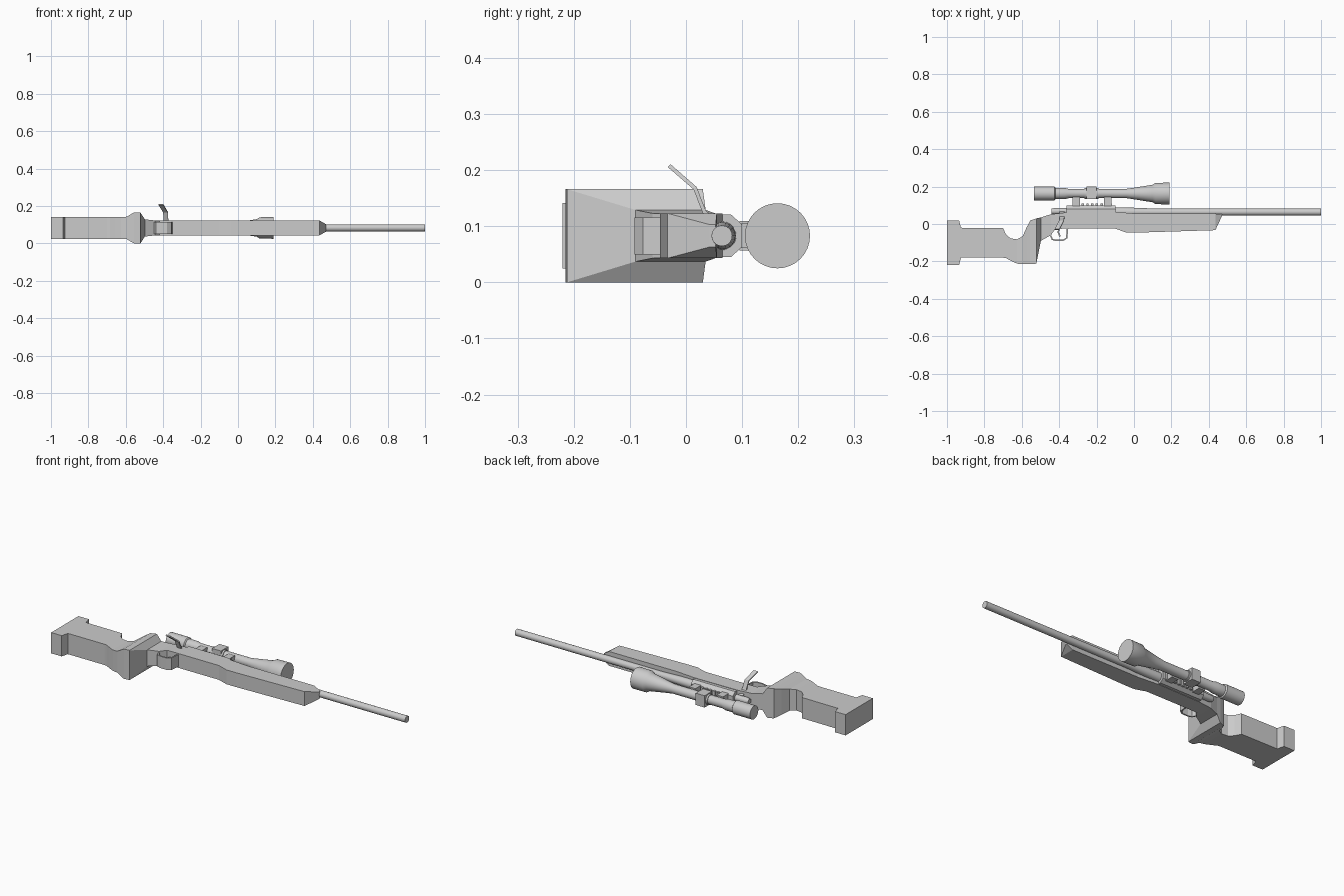
import bpy, bmesh, math
from mathutils import Vector

cube = bpy.data.objects.get("Cube")
if cube:
    bpy.data.objects.remove(cube, do_unlink=True)

MID = 0.083        # centre plane of the whole model
BORE = 0.064       # y height of barrel axis
SIGHT = 0.163      # y height of scope axis

grey = bpy.data.materials.new("plain grey")
grey.use_nodes = True
grey.diffuse_color = (0.6, 0.6, 0.6, 1)
shader = next(n for n in grey.node_tree.nodes if n.type == "BSDF_PRINCIPLED")
shader.inputs["Base Color"].default_value = grey.diffuse_color


def finish(name, bm, smooth=False):
    """Turn a bmesh into a named grey object."""
    bmesh.ops.recalc_face_normals(bm, faces=bm.faces)
    mesh = bpy.data.meshes.new(name)
    bm.to_mesh(mesh)
    bm.free()
    mesh.materials.append(grey)
    obj = bpy.data.objects.new(name, mesh)
    bpy.context.collection.objects.link(obj)
    if smooth:
        bpy.ops.object.select_all(action="DESELECT")
        obj.select_set(True)
        bpy.context.view_layer.objects.active = obj
        bpy.ops.object.shade_smooth_by_angle(angle=math.radians(35))
    return obj


def skin(name, rings, smooth=False):
    """Join equal rings of points into a capped solid."""
    bm = bmesh.new()
    loops = [[bm.verts.new(p) for p in ring] for ring in rings]
    for a, b in zip(loops, loops[1:]):
        for i in range(len(a)):
            j = (i + 1) % len(a)
            bm.faces.new((a[i], a[j], b[j], b[i]))
    bm.faces.new(loops[0])
    bm.faces.new(loops[-1])
    return finish(name, bm, smooth)


def slab_loft(name, sections):
    """Rectangular sections: x, top, bottom, half thickness."""
    return skin(name, [[(x, top, MID - h), (x, top, MID + h),
                        (x, low, MID + h), (x, low, MID - h)]
                       for x, top, low, h in sections])


def lathe(name, y, profile, sides=24):
    """Round part along x from (x, radius) pairs."""
    angles = [2 * math.pi * i / sides for i in range(sides)]
    return skin(name, [[(x, y + r * math.cos(a), MID + r * math.sin(a)) for a in angles]
                       for x, r in profile], True)


def ribbon(name, path, axis, width, thick):
    """Flat strip following a path, with its width along the given axis."""
    pts, axis = [Vector(p) for p in path], Vector(axis)
    rings = []
    for i, p in enumerate(pts):
        along = pts[min(i + 1, len(pts) - 1)] - pts[max(i - 1, 0)]
        side = along.cross(axis).normalized() * thick / 2
        wide = axis * width / 2
        rings.append([p + side + wide, p + side - wide, p - side - wide, p - side + wide])
    return skin(name, rings)


def box(name, x0, x1, y0, y1, half):
    return slab_loft(name, [(x0, y1, y0, half), (x1, y1, y0, half)])


# Stock: butt, thumb notch, flared grip, wrist and fore-end
slab_loft("stock", [
    (-1, .02, -.22, .058), (-.935, .02, -.22, .058),
    (-.925, -.02, -.18, .058), (-.7, -.022, -.18, .058),
    (-.685, -.055, -.182, .058), (-.66, -.077, -.195, .058),
    (-.625, -.082, -.212, .058), (-.595, -.065, -.215, .06),
    (-.575, -.02, -.215, .072), (-.555, .018, -.215, .083),
    (-.522, .03, -.212, .083), (-.498, .035, -.09, .046),
    (-.445, .052, -.06, .04), (-.42, .055, -.026, .04),
    (-.36, .062, -.025, .04), (-.1, .065, -.025, .04),
    (-.04, .06, -.046, .04), (.02, .055, -.046, .04),
    (.435, .055, -.033, .04), (.47, .053, .042, .02)])

# Receiver with chamfered top
skin("receiver", [[(x, .05, MID - .038), (x, .08, MID - .038), (x, .1, MID - .02),
                   (x, .1, MID + .02), (x, .08, MID + .038), (x, .05, MID + .038)]
                  for x in (-.36, -.1)])

# Toothed scope rail and two mounts
for i in range(9):
    x = -.33 + i * .025
    box(f"rail_tooth_{i + 1}", x, x + .013, .095, .11, .022)
for name, x in (("rear_mount", -.33), ("front_mount", -.16)):
    box(name, x, x + .04, .095, .145, .026)

# Barrel and bolt
lathe("barrel", BORE, [(-.12, .026), (-.03, .024), (.1, .019), (1, .0185)], 20)
lathe("bolt", .068, [(-.44, .014), (-.425, .018), (-.35, .018)], 16)
ribbon("bolt_handle", [(-.385, .065, .1), (-.385, .033, .125), (-.388, .016, .168),
                       (-.412, -.03, .208)], (1, 0, 0), .025, .007)

# Scope with eyepiece, tube and objective bell
lathe("scope", SIGHT, [
    (-.535, .037), (-.425, .037), (-.42, .03), (-.37, .03), (-.35, .025),
    (-.04, .025), (.02, .034), (.1, .047), (.115, .057), (.19, .058)], 32)
box("scope_turret_block", -.255, -.2, .135, .2, .033)
lathe("turret_collar", SIGHT, [(-.265, .029), (-.19, .029)])

# Trigger guard and trigger
ribbon("trigger_guard", [(-.435, -.03, MID), (-.447, -.06, MID), (-.437, -.082, MID),
                         (-.415, -.088, MID), (-.38, -.088, MID), (-.36, -.075, MID),
                         (-.355, -.02, MID)], (0, 0, 1), .066, .008)
ribbon("trigger", [(-.4, -.02, MID), (-.405, -.045, MID), (-.395, -.068, MID)],
       (0, 0, 1), .014, .008)
